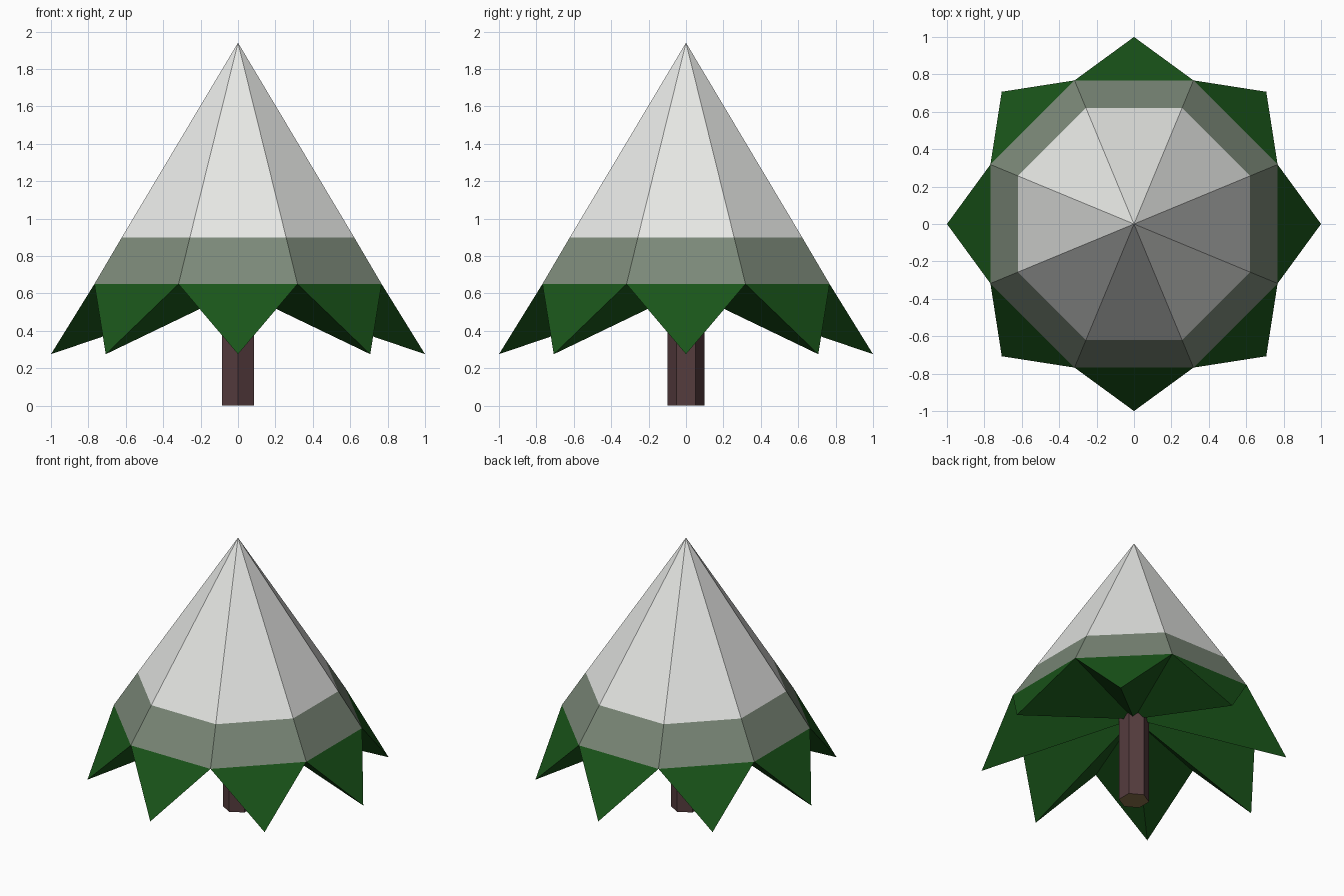
import bpy, bmesh, math

if "Cube" in bpy.data.objects:
    bpy.data.objects.remove(bpy.data.objects["Cube"])

def material(name, rgb):
    m = bpy.data.materials.new(name)
    m.diffuse_color = (*rgb, 1)
    m.use_nodes = True
    m.node_tree.nodes["Principled BSDF"].inputs["Base Color"].default_value = m.diffuse_color
    return m

SNOW = material("snow", (0.80, 0.81, 0.79))
FROST = material("frosted green", (0.20, 0.25, 0.19))
GREEN = material("pine green", (0.01, 0.09, 0.01))
BARK = material("bark", (0.09, 0.045, 0.048))
WOOD = material("cut wood", (0.26, 0.17, 0.07))

def finish(bm, name, mats):
    bmesh.ops.recalc_face_normals(bm, faces=bm.faces)
    me = bpy.data.meshes.new(name)
    bm.to_mesh(me)
    bm.free()
    for m in mats:
        me.materials.append(m)
    ob = bpy.data.objects.new(name, me)
    bpy.context.collection.objects.link(ob)
    return ob

# Foliage: eight-sided cone with hanging pointed tips and a pleated underside
N = 8
bm = bmesh.new()

def ring(radius, z, offset):
    return [bm.verts.new((radius * math.cos(math.tau * (i + offset) / N),
                          radius * math.sin(math.tau * (i + offset) / N), z))
            for i in range(N)]

apex = bm.verts.new((0, 0, 1.94))
hub = bm.verts.new((0, 0, 0.615))
snow_line = ring(0.672, 0.90, -0.5)
notches = ring(0.831, 0.65, -0.5)
tips = ring(1.0, 0.275, 0)

def face(mat, *verts):
    bm.faces.new(verts).material_index = mat

for i in range(N):
    j = (i + 1) % N
    face(0, apex, snow_line[i], snow_line[j])
    face(1, snow_line[i], notches[i], notches[j], snow_line[j])
    face(2, notches[i], tips[i], notches[j])
    face(2, notches[i], hub, tips[i])
    face(2, tips[i], hub, notches[j])
finish(bm, "foliage", [SNOW, FROST, GREEN])

# Trunk: hexagonal prism with corners on the y axis, pale cut underneath
bm = bmesh.new()
base = [bm.verts.new((0.1 * math.sin(math.tau * i / 6),
                      0.1 * math.cos(math.tau * i / 6), 0)) for i in range(6)]
top = [bm.verts.new((v.co.x, v.co.y, 0.612)) for v in base]
for i in range(6):
    j = (i + 1) % 6
    bm.faces.new((base[i], base[j], top[j], top[i]))
bm.faces.new(top)
bm.faces.new(base).material_index = 1
finish(bm, "trunk", [BARK, WOOD])
